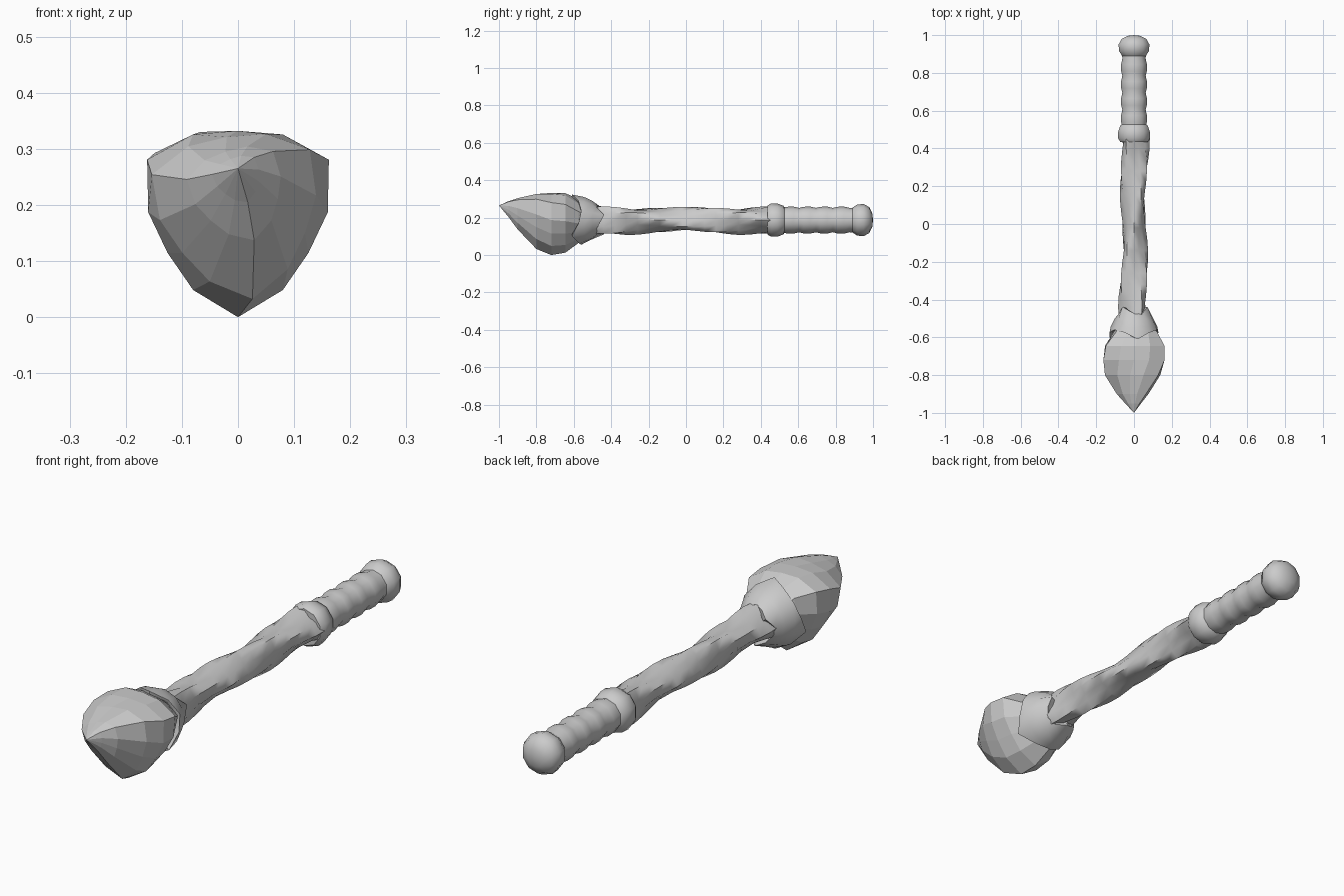
import bpy, bmesh, math
from math import sin, cos, radians

if "Cube" in bpy.data.objects:
    bpy.data.objects.remove(bpy.data.objects["Cube"])

CZ = 0.187  # height of the long axis


def ring(y, radii, cx=0.0, cz=CZ, turn=0.0, dy=None):
    n = len(radii)
    return [(cx + r * cos(radians(30 + turn + 360 * i / n)),
             y + (dy[i] if dy else 0),
             cz + r * sin(radians(30 + turn + 360 * i / n)))
            for i, r in enumerate(radii)]


def loft(name, rings, smooth=None, crease=None):
    """Skin closed rings; a single-point ring makes a tip, others get capped."""
    bm = bmesh.new()
    rows = [[bm.verts.new(p) for p in r] for r in rings]
    for a, b in zip(rows, rows[1:]):
        n = max(len(a), len(b))
        for i in range(n):
            j = (i + 1) % n
            if len(a) == 1:
                bm.faces.new((a[0], b[i], b[j]))
            elif len(b) == 1:
                bm.faces.new((a[i], b[0], a[j]))
            else:
                bm.faces.new((a[i], b[i], b[j], a[j]))
    for r in (rows[0], rows[-1]):
        if len(r) > 2:
            bm.faces.new(r)
    bmesh.ops.recalc_face_normals(bm, faces=bm.faces)
    me = bpy.data.meshes.new(name)
    bm.to_mesh(me)
    bm.free()
    ob = bpy.data.objects.new(name, me)
    bpy.context.collection.objects.link(ob)
    if smooth:
        bpy.ops.object.select_all(action='DESELECT')
        ob.select_set(True)
        bpy.context.view_layer.objects.active = ob
        bpy.ops.object.shade_smooth_by_angle(angle=radians(smooth))
    return ob


def lathe(name, profile, sides, smooth=60):
    return loft(name, [ring(y, [r] * sides, turn=-30 + 180 / sides) if r else [(0, y, CZ)]
                       for y, r in profile], smooth)


# faceted three-ridged head, twisting toward its raised tip
bud = [0.187, 0.160, 0.145, 0.160] * 3
head = [[(0, -1.0, 0.265)]]
for y, s, cz, turn in [(-0.95, 0.25, 0.248, 22), (-0.90, 0.50, 0.226, 18),
                       (-0.80, 0.88, 0.195, 9), (-0.72, 1.0, CZ, 0),
                       (-0.645, 0.96, 0.192, -4), (-0.575, 0.70, 0.192, -12),
                       (-0.50, 0.40, CZ, -12)]:
    head.append(ring(y, [r * s for r in bud], cz=cz, turn=turn))
loft("head", head)

# collar with ragged edges holding the head
front = [0.015, 0.0, -0.035, 0.0] * 3
back = [0.02, -0.012, -0.02, 0.0] * 3
flare = [0.134, 0.131, 0.138, 0.131] * 3
loft("collar", [
    ring(-0.55, [0.09] * 12, turn=-8),
    ring(-0.575, [r - 0.012 for r in flare], turn=-8, dy=front),
    ring(-0.575, flare, turn=-8, dy=front),
    ring(-0.545, [0.125] * 12, turn=-8),
    ring(-0.50, [0.103] * 12, turn=-8),
    ring(-0.458, [0.077] * 12, turn=-8, dy=back),
    ring(-0.465, [0.05] * 12, turn=-8, dy=back)], 50)

# twisted three-lobed shaft
shaft = []
for k in range(17):
    y = -0.50 + 0.96 * k / 16
    t = 214 * (0.42 - y)
    r = 0.059 + 0.008 * abs(y) / 0.42
    d = 0.011 + 0.006 * abs(y) / 0.42
    shaft.append(ring(y, [r + d * cos(radians(3 * (30 + 30 * i - t))) for i in range(12)]))
loft("shaft", shaft, 60)

# guard ring between shaft and grip
lathe("guard_ring", [(0.435, 0.05), (0.435, 0.077), (0.455, 0.089), (0.49, 0.088),
                     (0.52, 0.077), (0.535, 0.055)], 10)

# ribbed grip
grip = [(0.50, 0.065)]
for k in range(4):
    y = 0.56 + 0.09 * k
    grip += [(y - 0.022, 0.071), (y + 0.015, 0.072), (y + 0.045, 0.065)]
grip += [(0.90, 0.066)]
lathe("grip", grip, 10)

# pommel
lathe("pommel", [(0.875, 0.05), (0.89, 0.066), (0.915, 0.083), (0.95, 0.086),
                 (0.98, 0.069), (0.996, 0.036), (1.0, 0)], 10)
